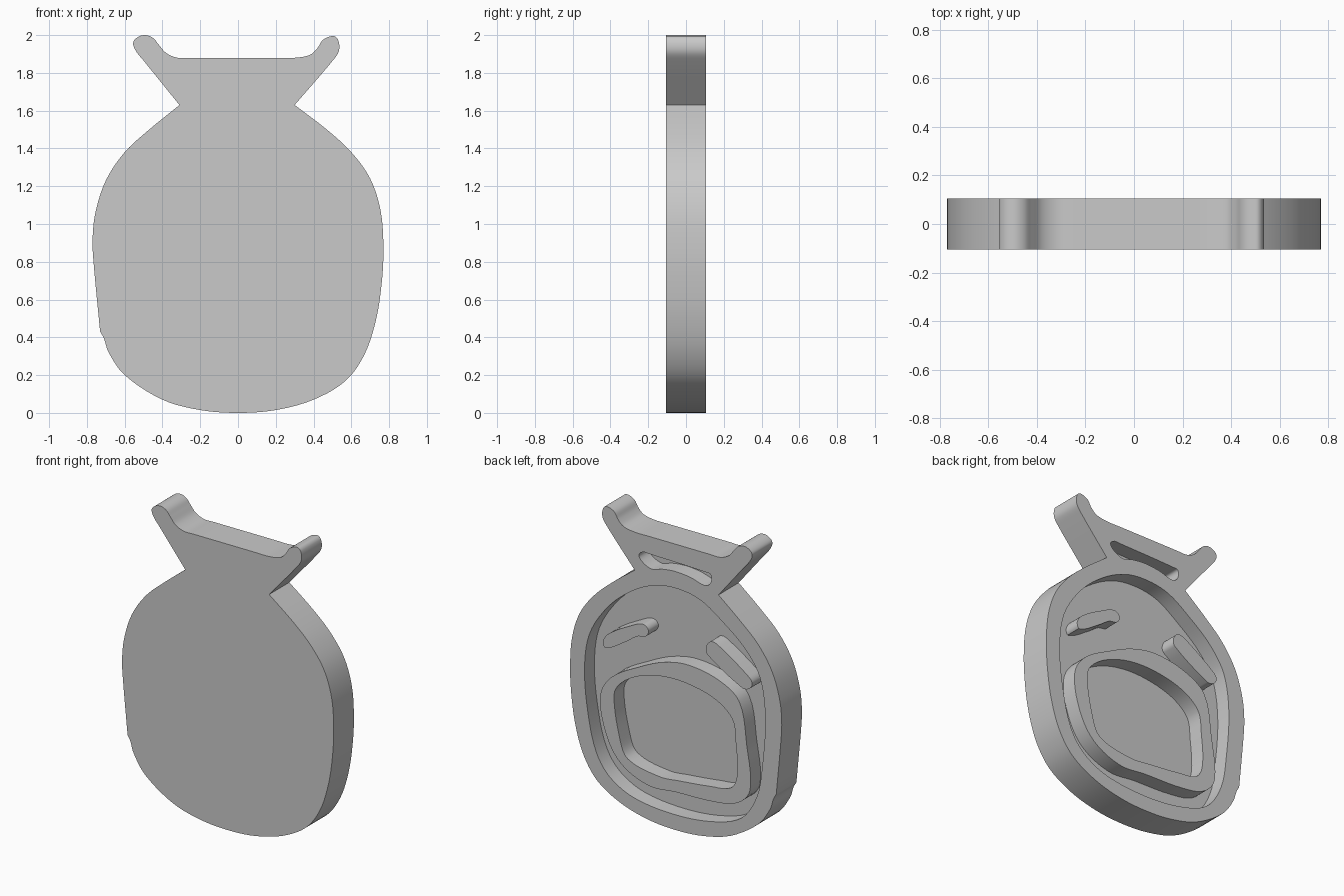
import bpy
import bmesh
from mathutils import Vector
from mathutils.geometry import interpolate_bezier

FRONT, BACK = -0.105, 0.105
FLOOR = 0.002
STEPS = 5

if "Cube" in bpy.data.objects:
    bpy.data.objects.remove(bpy.data.objects["Cube"], do_unlink=True)

grey = bpy.data.materials.new("plain grey")
grey.use_nodes = True
grey.diffuse_color = (0.59, 0.59, 0.59, 1)
grey.node_tree.nodes["Principled BSDF"].inputs["Base Color"].default_value = grey.diffuse_color


def smooth(points, closed=True):
    """Rounded path through the points; an open path omits its last point."""
    pts = [Vector((x, 0, z)) for x, z in points]
    count = len(pts)

    def neighbour(i):
        return pts[i % count] if closed else pts[max(0, min(count - 1, i))]

    def tangent(i):
        return (neighbour(i + 1) - neighbour(i - 1)).normalized()

    path = []
    for i in range(count if closed else count - 1):
        start, end = neighbour(i), neighbour(i + 1)
        reach = (end - start).length / 3
        path += interpolate_bezier(start, start + tangent(i) * reach,
                                   end - tangent(i + 1) * reach, end, STEPS + 1)[:-1]
    return path


def prism(name, path, y_start, y_end):
    """Solid made by pushing a flat outline along y."""
    bm = bmesh.new()
    verts = [bm.verts.new((p.x, y_start, p.z)) for p in path]
    face = bm.faces.new(verts)
    extruded = bmesh.ops.extrude_face_region(bm, geom=[face])["geom"]
    moved = [g for g in extruded if isinstance(g, bmesh.types.BMVert)]
    bmesh.ops.translate(bm, verts=moved, vec=(0, y_end - y_start, 0))
    bmesh.ops.recalc_face_normals(bm, faces=bm.faces)
    mesh = bpy.data.meshes.new(name)
    bm.to_mesh(mesh)
    bm.free()
    mesh.materials.append(grey)
    obj = bpy.data.objects.new(name, mesh)
    bpy.context.collection.objects.link(obj)
    return obj


def activate(obj):
    bpy.ops.object.select_all(action="DESELECT")
    obj.select_set(True)
    bpy.context.view_layer.objects.active = obj


def carve(obj, path, depth_start):
    """Cut an outline out of an object, from depth_start out through the back."""
    cutter = prism("cutter", path, depth_start, BACK + 0.1)
    cutter.hide_render = True
    cut = obj.modifiers.new("carve", "BOOLEAN")
    cut.operation = "DIFFERENCE"
    cut.solver = "EXACT"
    cut.object = cutter
    activate(obj)
    bpy.ops.object.modifier_apply(modifier=cut.name)
    bpy.data.objects.remove(cutter, do_unlink=True)


def finish(obj):
    activate(obj)
    bpy.ops.object.shade_smooth_by_angle(angle=0.6)


# Body outline: gathered top, right belly down to the small notch, then the base
gathered_top = [
    (.3, 1.63), (.51, 1.875), (.535, 1.92), (.53, 1.975), (.505, 1.995), (.45, 1.975),
    (.42, 1.93), (.38, 1.895), (.3, 1.88), (.2, 1.88), (-.25, 1.88), (-.32, 1.88),
    (-.38, 1.905), (-.42, 1.95), (-.45, 1.985), (-.49, 2), (-.53, 1.99), (-.555, 1.96),
    (-.54, 1.915), (-.5, 1.865), (-.31, 1.63)]
notched_side = [
    (-.31, 1.63), (-.47, 1.5), (-.6, 1.38), (-.7, 1.23), (-.755, 1.06), (-.77, .92),
    (-.765, .8), (-.73, .43)]
round_base = [
    (-.73, .43), (-.71, .395), (-.685, .32), (-.6, .2), (-.4, .07), (-.2, .015), (0, 0),
    (.2, .015), (.4, .07), (.57, .17), (.67, .31), (.73, .49), (.76, .68), (.77, .87),
    (.755, 1.07), (.7, 1.24), (.6, 1.38), (.47, 1.5), (.3, 1.63)]
outline = [p for part in (gathered_top, notched_side, round_base)
           for p in smooth(part, closed=False)]
body = prism("pouch_body", outline, FRONT, BACK)

# Large recess and neck slot in the back
recess = [
    (0, .1), (.3, .13), (.48, .22), (.58, .36), (.64, .6), (.665, .88), (.63, 1.12),
    (.5, 1.33), (.33, 1.48), (.15, 1.57), (-.02, 1.59), (-.18, 1.56), (-.34, 1.46),
    (-.5, 1.33), (-.61, 1.17), (-.65, .92), (-.63, .6), (-.59, .38), (-.48, .21),
    (-.28, .13)]
neck_slot = [
    (.24, 1.765), (.27, 1.735), (.23, 1.69), (.17, 1.67), (.1, 1.69), (0, 1.7),
    (-.11, 1.69), (-.21, 1.665), (-.25, 1.69), (-.255, 1.745), (-.22, 1.755), (.2, 1.765)]
for hollow in (recess, neck_slot):
    carve(body, smooth(hollow), FLOOR)
finish(body)

# Raised ring standing on the recess floor
ring_outside = [
    (.55, .74), (.47, .88), (.27, 1), (.09, 1.08), (-.09, 1.11), (-.31, 1.07),
    (-.46, .97), (-.515, .7), (-.54, .41), (-.45, .3), (-.27, .26), (0, .25), (.2, .24),
    (.4, .33), (.51, .5)]
ring_inside = [
    (.45, .77), (.4, .86), (.27, .94), (.1, .985), (-.09, .985), (-.29, .935),
    (-.41, .84), (-.435, .7), (-.445, .48), (-.4, .385), (-.25, .355), (-.02, .33),
    (.12, .32), (.35, .375), (.41, .5)]
ring = prism("raised_ring", smooth(ring_outside), FLOOR - 0.01, BACK)
carve(ring, smooth(ring_inside), FLOOR - 0.1)
finish(ring)

# Two slanted bars above the ring
slanted_bars = {
    "left_bar": [(.53, 1.1), (.51, 1.06), (.36, 1.145), (.28, 1.2), (.22, 1.215),
                 (.2, 1.26), (.24, 1.29), (.34, 1.25), (.49, 1.16)],
    "right_bar": [(-.22, 1.265), (-.23, 1.215), (-.48, 1.065), (-.53, 1.07),
                  (-.555, 1.11), (-.53, 1.15), (-.33, 1.285), (-.26, 1.31)],
}
for name, points in slanted_bars.items():
    finish(prism(name, smooth(points), FLOOR - 0.01, BACK))
